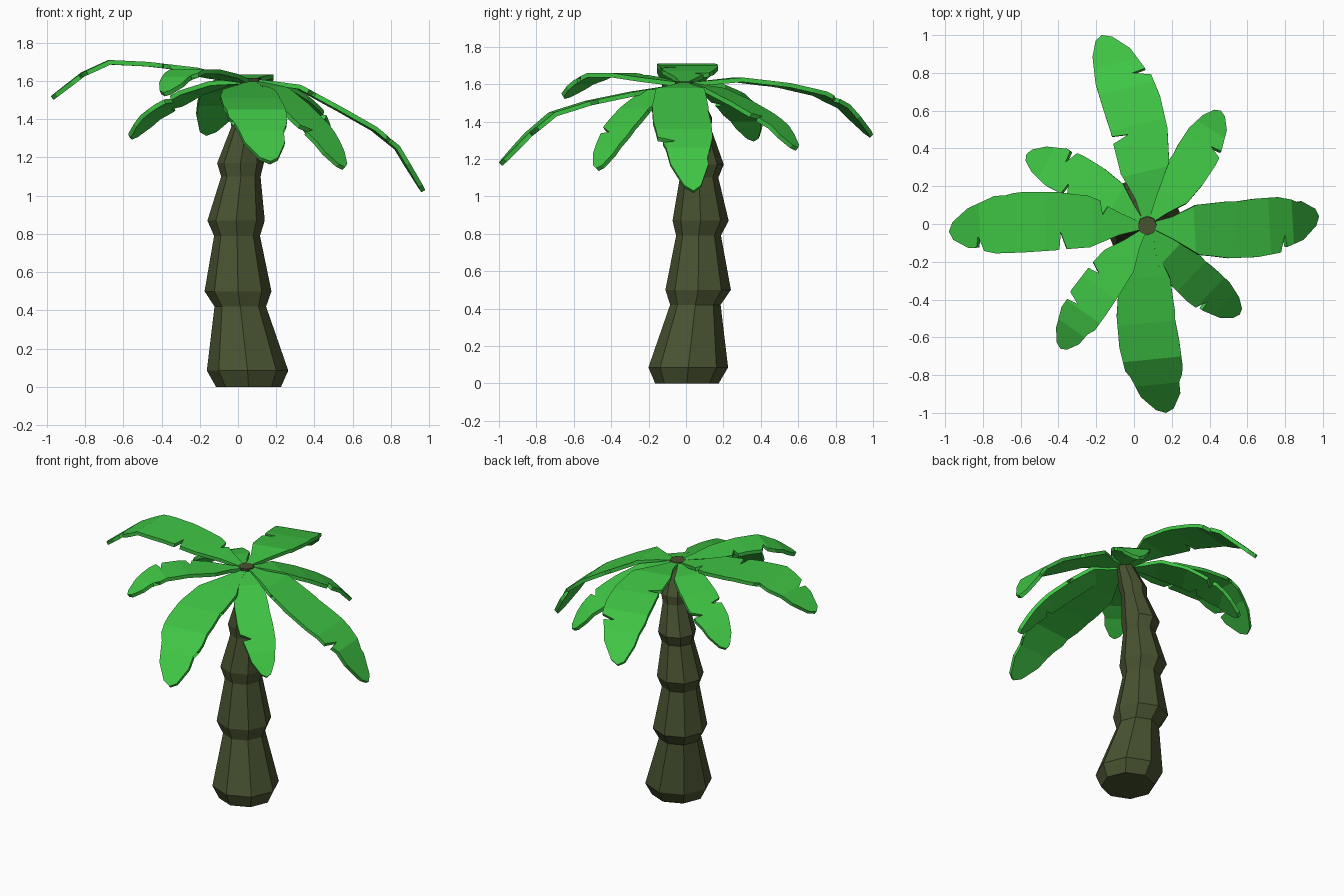
import bpy, bmesh, math
from mathutils import Vector

if "Cube" in bpy.data.objects:
    bpy.data.objects.remove(bpy.data.objects["Cube"])


def material(name, rgb):
    m = bpy.data.materials.new(name)
    m.diffuse_color = (*rgb, 1)
    m.use_nodes = True
    m.node_tree.nodes["Principled BSDF"].inputs["Base Color"].default_value = m.diffuse_color
    return m


bark = material("bark", (0.065, 0.085, 0.03))
green = material("leaf_green", (0.05, 0.56, 0.058))


def finish(bm, name, mat):
    me = bpy.data.meshes.new(name)
    bm.to_mesh(me)
    bm.free()
    me.materials.append(mat)
    ob = bpy.data.objects.new(name, me)
    bpy.context.collection.objects.link(ob)
    return ob


# Trunk: eight-sided stacked flaring segments, ring = (x, y, z, radius)
rings = [(.055, .005, 0, .17), (.05, .012, .085, .213), (.012, .05, .42, .135),
         (0, .065, .5, .175), (-.005, .067, .79, .12), (-.01, .078, .87, .15),
         (.015, .07, 1.1, .103), (.013, .08, 1.17, .122), (.045, .055, 1.36, .08),
         (.05, .05, 1.42, .09), (.07, -.01, 1.615, .05)]
bm = bmesh.new()
loops = [[bm.verts.new((x + r * math.cos(k * math.pi / 4), y + r * math.sin(k * math.pi / 4), z))
          for k in range(8)] for x, y, z, r in rings]
for a, b in zip(loops, loops[1:]):
    for k in range(8):
        bm.faces.new((a[k], a[(k + 1) % 8], b[(k + 1) % 8], b[k]))
bm.faces.new(loops[0][::-1])
bm.faces.new(loops[-1])
finish(bm, "trunk", bark)

# Half-width envelope shared by every leaf: (fraction of length, fraction of width)
ENVELOPE = [(0, .12), (.12, .4), (.27, .88), (.45, 1), (.62, 1.03), (.76, .98), (.9, .68), (.98, .3)]
HUB = Vector((.07, -.01))
BREAKS = [0, .25, .5, .7, .84, 1]


def interp(pts, u):
    for (a, p), (b, q) in zip(pts, pts[1:]):
        if u <= b:
            return p + (q - p) * (u - a) / (b - a)
    return pts[-1][1]


def edge(width, notches, opening):
    """One leaf edge with triangular tears cut into it."""
    pts = [(u, w * width) for u, w in ENVELOPE
           if all(abs(u - n) > opening for n in notches)]
    for n in notches:
        pts += [(n - opening, interp(ENVELOPE, n - opening) * width),
                (n, interp(ENVELOPE, n) * width * .4),
                (n + opening * .3, interp(ENVELOPE, n + opening) * width * .97)]
    return sorted(pts)


def leaf(name, tip, width, bend, heights, left, right):
    axis = Vector(tip) - HUB
    length = axis.length
    axis.normalize()
    side = Vector((-axis.y, axis.x))
    op = .03 if length > .85 else .04
    outline = [(u, -w) for u, w in edge(width, right, op)] + [(1, 0)]
    outline += [(u, w) for u, w in reversed(edge(width, left, op))]
    bm = bmesh.new()
    bm.faces.new([bm.verts.new((u, v - bend * 4 * u * (1 - u), 0)) for u, v in outline])
    bmesh.ops.triangulate(bm, faces=bm.faces[:])
    for u in BREAKS[1:-1]:
        bmesh.ops.bisect_plane(bm, geom=bm.verts[:] + bm.edges[:] + bm.faces[:],
                               plane_co=(u, 0, 0), plane_no=(1, 0, 0))
    profile = list(zip(BREAKS, heights))
    for v in bm.verts:
        p = HUB + axis * (.03 + v.co.x * (length - .03)) + side * v.co.y
        v.co = (p.x, p.y, interp(profile, v.co.x))
    for f in bm.faces:
        f.normal_update()
        if f.normal.z < 0:
            f.normal_flip()
    ob = finish(bm, name, green)
    mod = ob.modifiers.new("thickness", 'SOLIDIFY')
    mod.thickness = .024
    mod.offset = -1


# Four long leaves
leaf("leaf_right", (.98, .04), .15, .045, (1.61, 1.58, 1.46, 1.36, 1.26, 1.03), (.5, .87), (.33, .79))
leaf("leaf_back", (-.17, 1.0), .15, .075, (1.61, 1.635, 1.605, 1.56, 1.49, 1.33), (.46,), (.77,))
leaf("leaf_left", (-.98, -.04), .155, .04, (1.61, 1.67, 1.70, 1.71, 1.645, 1.52), (.42, .85), (.2, .69))
leaf("leaf_front", (.17, -1.0), .155, .055, (1.60, 1.56, 1.51, 1.45, 1.34, 1.18), (.49, .83), (.78,))

# Four short leaves
leaf("leaf_back_right", (.46, .6), .11, .02, (1.61, 1.58, 1.51, 1.44, 1.38, 1.26), (.52,), (.73,))
leaf("leaf_back_left", (-.57, .37), .115, .03, (1.61, 1.60, 1.55, 1.48, 1.42, 1.31), (.62,), (.72,))
leaf("leaf_front_left", (-.39, -.66), .11, .02, (1.61, 1.635, 1.66, 1.66, 1.62, 1.54), (.8,), (.42, .68))
leaf("leaf_front_right", (.56, -.48), .11, .03, (1.60, 1.57, 1.47, 1.37, 1.28, 1.15), (.5,), (.74,))
